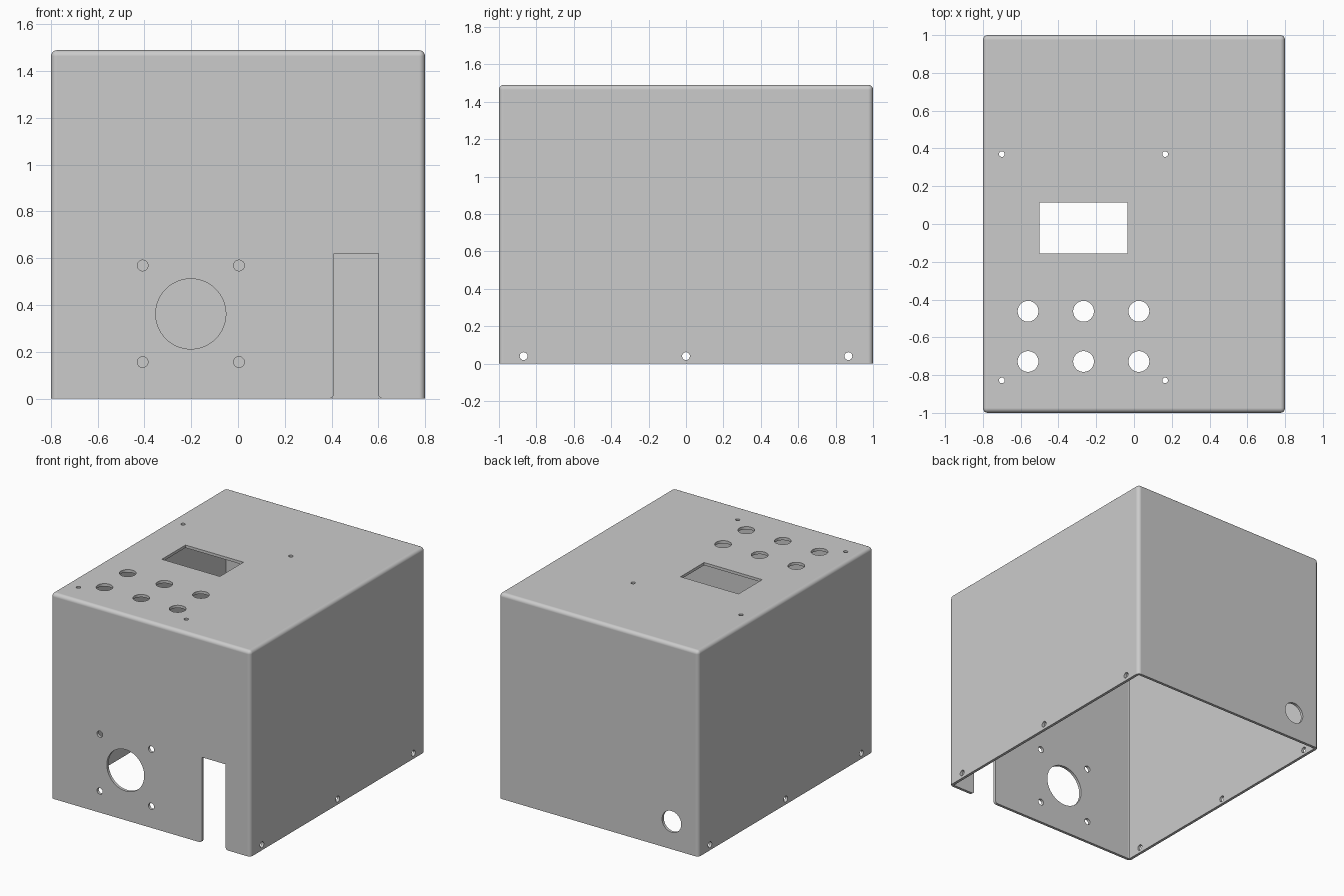
import bpy, bmesh, math
from mathutils import Matrix, Vector

if "Cube" in bpy.data.objects:
    bpy.data.objects.remove(bpy.data.objects["Cube"])

W, D, H = 0.8, 1.0, 1.49      # half width, half depth, height
T, R = 0.02, 0.026            # wall thickness, outer edge radius


def make_object(name, bm):
    bmesh.ops.recalc_face_normals(bm, faces=bm.faces)
    mesh = bpy.data.meshes.new(name)
    bm.to_mesh(mesh)
    bm.free()
    ob = bpy.data.objects.new(name, mesh)
    bpy.context.collection.objects.link(ob)
    return ob


def rounded_box(name, hx, hy, z0, z1, r):
    """Box with every edge rounded except the bottom ones."""
    bm = bmesh.new()
    bmesh.ops.create_cube(bm, size=1)
    for v in bm.verts:
        v.co = (v.co.x * 2 * hx, v.co.y * 2 * hy, z1 if v.co.z > 0 else z0)
    edges = [e for e in bm.edges if max(v.co.z for v in e.verts) > z0 + 0.01]
    bmesh.ops.bevel(bm, geom=edges, offset=r, segments=5, profile=0.5,
                    affect='EDGES')
    return make_object(name, bm)


def drill(bm, centre, r, axis, segments=32):
    """Cylinder through a wall along the given axis."""
    rot = Vector(axis).to_track_quat('Z', 'Y').to_matrix().to_4x4()
    bmesh.ops.create_cone(bm, cap_ends=True, segments=segments, radius1=r,
                          radius2=r, depth=0.2,
                          matrix=Matrix.Translation(centre) @ rot)


X, Y, Z = (1, 0, 0), (0, 1, 0), (0, 0, 1)

# Outer shell and hollow
cover = rounded_box("enclosure_cover", W, D, 0, H, R)
hollow = rounded_box("hollow_cutter", W - T, D - T, -0.2, H - T, R - T)

# Holes
bm = bmesh.new()
# front: motor opening with four screw holes
drill(bm, (-0.202, -D, 0.362), 0.15, Y, 64)
for x in (-0.408, 0.004):
    for z in (0.156, 0.569):
        drill(bm, (x, -D, z), 0.023, Y)
# back: cable hole
drill(bm, (-0.585, D, 0.2), 0.077, Y, 48)
# sides: fixing holes along the bottom rim
for x in (-W, W):
    for y in (-0.868, 0, 0.868):
        drill(bm, (x, y, 0.04), 0.021, X)
# top: six button holes and four screw holes
for y in (-0.462, -0.728):
    for x in (-0.561, -0.267, 0.026):
        drill(bm, (x, y, H), 0.055, Z, 48)
for x in (-0.70, 0.165):
    for y in (-0.828, 0.37):
        drill(bm, (x, y, H), 0.015, Z)
# top: display window
bmesh.ops.create_cube(bm, size=1, matrix=Matrix.Translation((-0.268, -0.022, H))
                      @ Matrix.Diagonal((0.465, 0.27, 0.2, 1)))
# front: slot with rounded lower corners
x0, x1, zt, f = 0.41, 0.60, 0.62, 0.02
arc = [(f - f * math.cos(a), f - f * math.sin(a))
       for a in (math.pi / 2 * i / 6 for i in range(7))]
profile = ([(x0, zt)] + [(x0 - dx, z) for dx, z in arc] + [(x0 - f, -0.1)]
           + [(x1 + f, -0.1)] + [(x1 + dx, z) for dx, z in reversed(arc)]
           + [(x1, zt)])
face = bm.faces.new([bm.verts.new((x, -D - 0.1, z)) for x, z in profile])
ext = bmesh.ops.extrude_face_region(bm, geom=[face], use_keep_orig=True)
bmesh.ops.translate(bm, vec=(0, 0.2, 0), verts=[
    g for g in ext["geom"] if isinstance(g, bmesh.types.BMVert)])
holes = make_object("holes_cutter", bm)

# Cut the shell
bpy.context.view_layer.objects.active = cover
cover.select_set(True)
for cutter in (hollow, holes):
    cutter.hide_render = True
    mod = cover.modifiers.new("cut", 'BOOLEAN')
    mod.operation, mod.solver, mod.object = 'DIFFERENCE', 'EXACT', cutter
    bpy.ops.object.modifier_apply(modifier=mod.name)
    bpy.data.objects.remove(cutter)

# Smooth rounded edges, flat walls
bpy.ops.object.shade_smooth_by_angle(angle=math.radians(35))
weighted = cover.modifiers.new("flat_walls", 'WEIGHTED_NORMAL')
weighted.keep_sharp = True
weighted.weight = 100

# Grey sheet metal
grey = bpy.data.materials.new("grey_metal")
grey.diffuse_color = (0.6, 0.6, 0.6, 1)
grey.use_nodes = True
grey.node_tree.nodes["Principled BSDF"].inputs["Base Color"].default_value = grey.diffuse_color
cover.data.materials.clear()
cover.data.materials.append(grey)
for p in cover.data.polygons:
    p.material_index = 0
